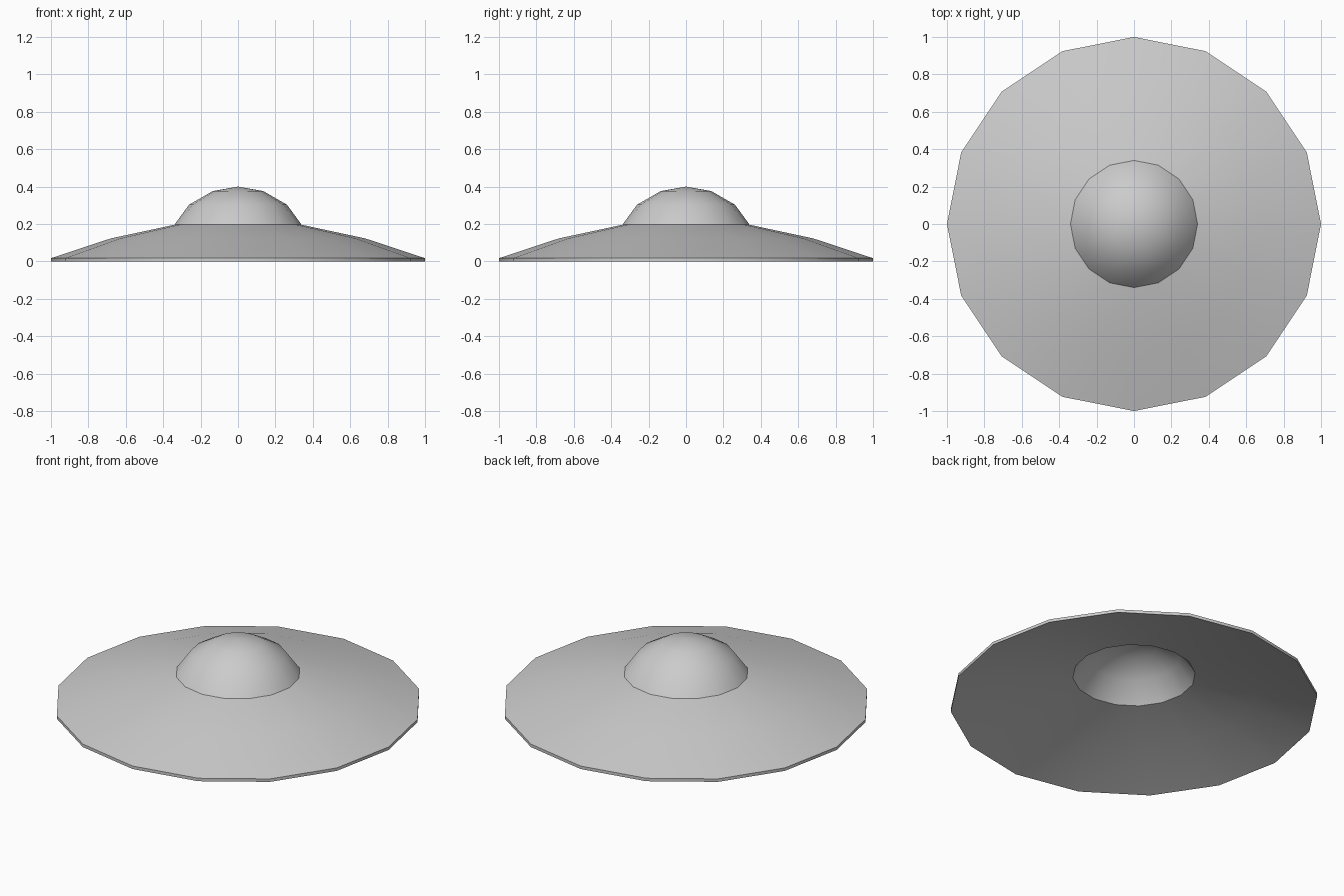
import bpy, bmesh, math

if "Cube" in bpy.data.objects:
    bpy.data.objects.remove(bpy.data.objects["Cube"])

SIDES = 16

# Outer profile (radius, height) from rim to crown, then the inner profile back out
OUTER = [(1.0, 0.0), (1.0, 0.018), (0.985, 0.022), (0.68, 0.123), (0.34, 0.196),
         (0.262, 0.303), (0.135, 0.376), (0.0, 0.40)]
INNER = [(0.0, 0.383), (0.128, 0.36), (0.25, 0.291), (0.334, 0.179), (0.674, 0.106)]


def lathe(name, profile, sides):
    """Revolve a closed profile about z; zero-radius points become poles."""
    bm = bmesh.new()
    rings = []
    for r, z in profile:
        if r == 0:
            rings.append([bm.verts.new((0, 0, z))] * sides)
        else:
            rings.append([bm.verts.new((r * math.cos(2 * math.pi * i / sides),
                                        r * math.sin(2 * math.pi * i / sides), z))
                          for i in range(sides)])
    for k, a in enumerate(rings):
        b = rings[(k + 1) % len(rings)]
        if a[0] is a[1] and b[0] is b[1]:
            continue  # both poles: nothing to span
        for i in range(sides):
            j = (i + 1) % sides
            bm.faces.new(list(dict.fromkeys([a[i], a[j], b[j], b[i]])))
    # Outer and inner skins share the rim, so normals resolve as one closed shell
    bmesh.ops.recalc_face_normals(bm, faces=bm.faces[:])
    mesh = bpy.data.meshes.new(name)
    bm.to_mesh(mesh)
    bm.free()
    obj = bpy.data.objects.new(name, mesh)
    bpy.context.collection.objects.link(obj)
    return obj


# Thin domed disc: wide sloping brim, flat lip and hollow crown
disc = lathe("domed_disc", OUTER + INNER, SIDES)
bpy.context.view_layer.objects.active = disc
disc.select_set(True)
bpy.ops.object.shade_smooth_by_angle(angle=math.radians(30))
